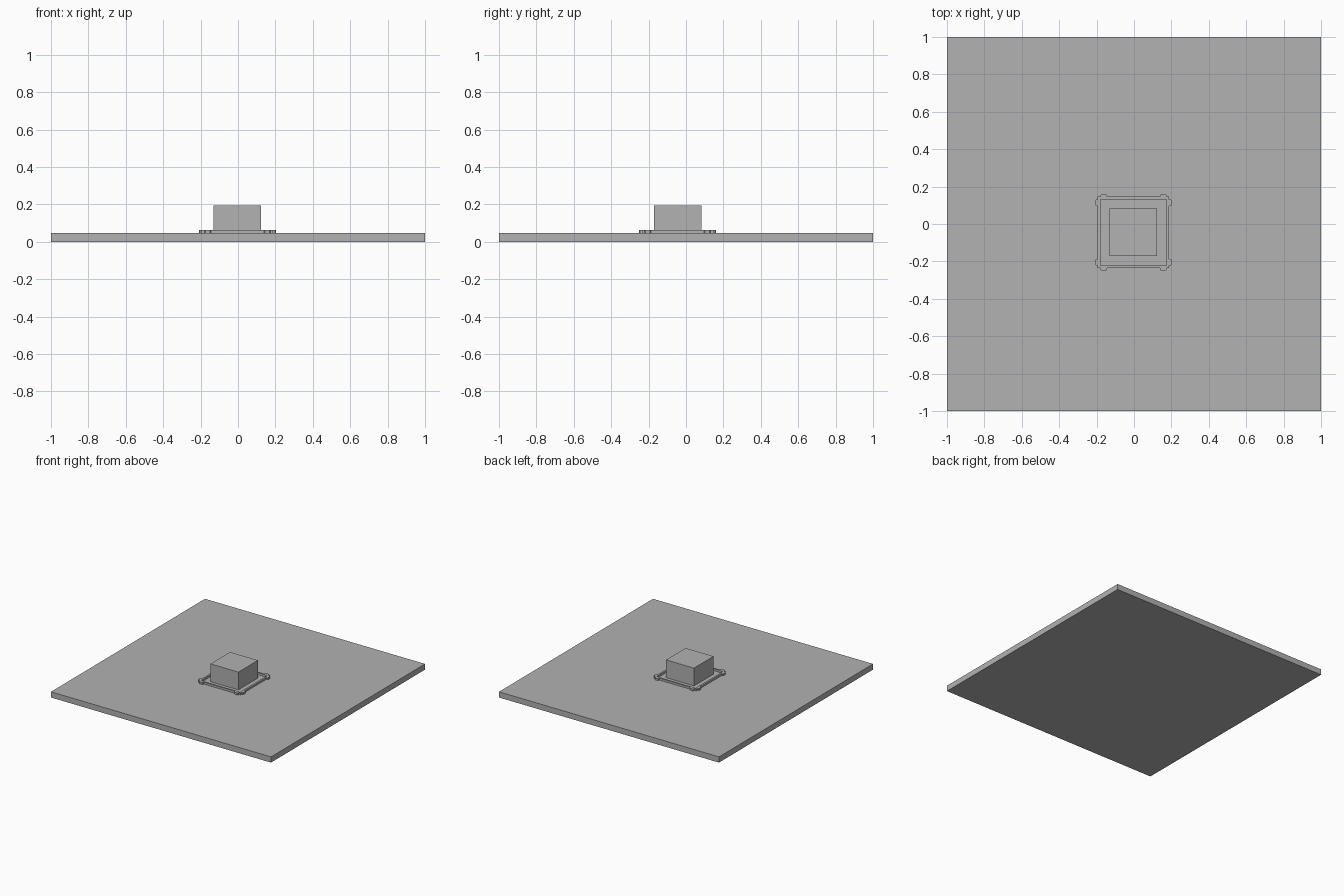
import bpy
import bmesh
from mathutils import Matrix, Vector

default = bpy.data.objects.get("Cube")
if default:
    bpy.data.objects.remove(default, do_unlink=True)

GREY = (0.445, 0.445, 0.445, 1)
mat = bpy.data.materials.new("plain_grey")
mat.use_nodes = True
mat.diffuse_color = GREY
mat.node_tree.nodes["Principled BSDF"].inputs["Base Color"].default_value = GREY

SLAB_TOP = 0.047
FRAME_TOP = 0.063
BLOCK_TOP = 0.193
CX, CY = -0.003, -0.045


def add_object(name, mesh):
    mesh.materials.clear()
    mesh.materials.append(mat)
    obj = bpy.data.objects.new(name, mesh)
    bpy.context.collection.objects.link(obj)
    return obj


def add_box(name, cx, cy, width, z0, z1):
    bm = bmesh.new()
    bmesh.ops.create_cube(bm, size=1)
    bmesh.ops.scale(bm, vec=(width, width, z1 - z0), verts=bm.verts)
    bmesh.ops.translate(bm, vec=(cx, cy, (z0 + z1) / 2), verts=bm.verts)
    mesh = bpy.data.meshes.new(name)
    bm.to_mesh(mesh)
    bm.free()
    return add_object(name, mesh)


def add_spline(curve, points):
    spline = curve.splines.new("POLY")
    spline.points.add(len(points) - 1)
    for p, co in zip(spline.points, points):
        p.co = (co.x, co.y, 0, 1)
    spline.use_cyclic_u = True


# Ground slab and central block
add_box("ground_slab", 0, 0, 2, 0, SLAB_TOP)
add_box("central_block", CX, CY, 0.254, SLAB_TOP, BLOCK_TOP)

# Low frame around the block, with a small chamfered tab on each side of a corner
outer, inner, tip = 0.191, 0.177, 0.205
tab, half, chamfer = 0.159, 0.017, 0.005
side = [
    Vector((outer, tab - half)),
    Vector((tip - chamfer, tab - half)),
    Vector((tip, tab - half + chamfer)),
    Vector((tip, tab + half - chamfer)),
    Vector((tip - chamfer, tab + half)),
    Vector((outer, tab + half)),
]
corner = side + [Vector((outer, outer))] + [Vector((p.y, p.x)) for p in reversed(side)]
outline, hole = [], []
for i in range(4):
    turn = Matrix.Rotation(i * 1.5707963, 2)
    outline += [turn @ p for p in corner]
    hole.append(turn @ Vector((inner, inner)))

curve = bpy.data.curves.new("frame_profile", "CURVE")
curve.dimensions = "2D"
curve.fill_mode = "BOTH"
curve.extrude = (FRAME_TOP - SLAB_TOP) / 2
add_spline(curve, outline)
add_spline(curve, hole)
helper = bpy.data.objects.new("frame_profile", curve)
bpy.context.collection.objects.link(helper)
bpy.context.view_layer.update()
graph = bpy.context.evaluated_depsgraph_get()
mesh = bpy.data.meshes.new_from_object(helper.evaluated_get(graph))
bpy.data.objects.remove(helper, do_unlink=True)

# Weld the frame and merge its flat triangles
bm = bmesh.new()
bm.from_mesh(mesh)
bmesh.ops.remove_doubles(bm, verts=bm.verts, dist=0.0001)
bmesh.ops.recalc_face_normals(bm, faces=bm.faces)
for face in bm.faces:
    face.smooth = False
bm.to_mesh(mesh)
bm.free()
frame = add_object("tabbed_frame", mesh)
frame.location = (CX, CY, (SLAB_TOP + FRAME_TOP) / 2)
